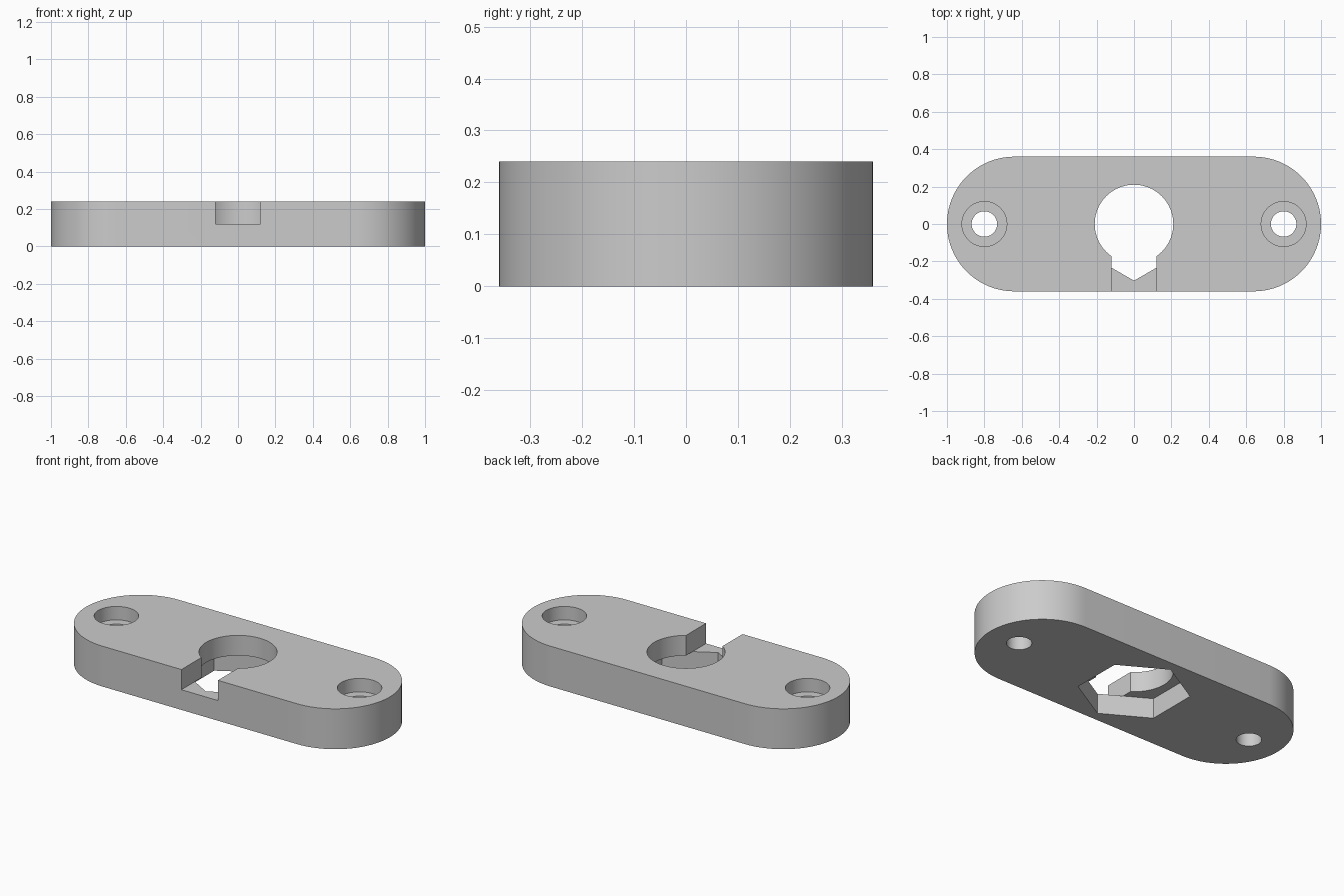
import bpy, bmesh
from math import pi, sin, cos

cube = bpy.data.objects.get("Cube")
if cube:
    bpy.data.objects.remove(cube, do_unlink=True)

HEIGHT = 0.24       # plate thickness
END_R = 0.36        # radius of the rounded ends
MID = HEIGHT / 2    # nut pocket depth and slot floor
HOLE_X = 0.8        # screw hole offset

grey = bpy.data.materials.new("plain grey")
grey.use_nodes = True
color = (0.6, 0.6, 0.6, 1)
grey.diffuse_color = color
grey.node_tree.nodes["Principled BSDF"].inputs["Base Color"].default_value = color


def arc(cx, cy, r, start, end, n):
    """Points along an arc, both ends included."""
    return [(cx + r * cos(start + (end - start) * i / n),
             cy + r * sin(start + (end - start) * i / n)) for i in range(n + 1)]


def circle(cx, cy, r, n=64, start=0):
    return arc(cx, cy, r, start, start + 2 * pi, n)[:-1]


def prism(name, outline, z0, z1):
    """Extrude a closed outline from z0 to z1."""
    bm = bmesh.new()
    face = bm.faces.new([bm.verts.new((x, y, z0)) for x, y in outline])
    top = bmesh.ops.extrude_face_region(bm, geom=[face])["geom"]
    moved = [v for v in top if isinstance(v, bmesh.types.BMVert)]
    bmesh.ops.translate(bm, verts=moved, vec=(0, 0, z1 - z0))
    bmesh.ops.recalc_face_normals(bm, faces=bm.faces)
    mesh = bpy.data.meshes.new(name)
    bm.to_mesh(mesh)
    bm.free()
    mesh.materials.append(grey)
    obj = bpy.data.objects.new(name, mesh)
    bpy.context.collection.objects.link(obj)
    return obj


def cut(target, name, outline, z0, z1):
    """Subtract a prism from the target."""
    cutter = prism(name, outline, z0, z1)
    cutter.hide_render = True
    mod = target.modifiers.new(name, "BOOLEAN")
    mod.operation = "DIFFERENCE"
    mod.solver = "EXACT"
    mod.object = cutter
    bpy.context.view_layer.objects.active = target
    bpy.ops.object.modifier_apply(modifier=mod.name)
    bpy.data.objects.remove(cutter, do_unlink=True)


# Plate with fully rounded ends
flat = 1 - END_R
outline = (arc(flat, 0, END_R, -pi / 2, pi / 2, 40)
           + arc(-flat, 0, END_R, pi / 2, 3 * pi / 2, 40))
plate = prism("mounting_plate", outline, 0, HEIGHT)

# Central bore, front slot and hexagonal nut pocket underneath
cut(plate, "bore_cutter", circle(0, 0, 0.21, 80), -0.1, HEIGHT + 0.1)
slot = [(-0.12, -0.5), (0.12, -0.5), (0.12, 0), (-0.12, 0)]
cut(plate, "slot_cutter", slot, MID, HEIGHT + 0.1)
cut(plate, "nut_pocket_cutter", circle(0, 0, 0.303, 6, pi / 2), -0.1, MID)

# Counterbored screw holes
for x in (-HOLE_X, HOLE_X):
    cut(plate, "screw_hole_cutter", circle(x, 0, 0.068), -0.1, HEIGHT + 0.1)
    cut(plate, "counterbore_cutter", circle(x, 0, 0.12), HEIGHT - 0.08, HEIGHT + 0.1)

# Smooth the round walls, keep the edges crisp
bpy.ops.object.select_all(action="DESELECT")
plate.select_set(True)
bpy.context.view_layer.objects.active = plate
bpy.ops.object.shade_smooth_by_angle(angle=pi / 6)
